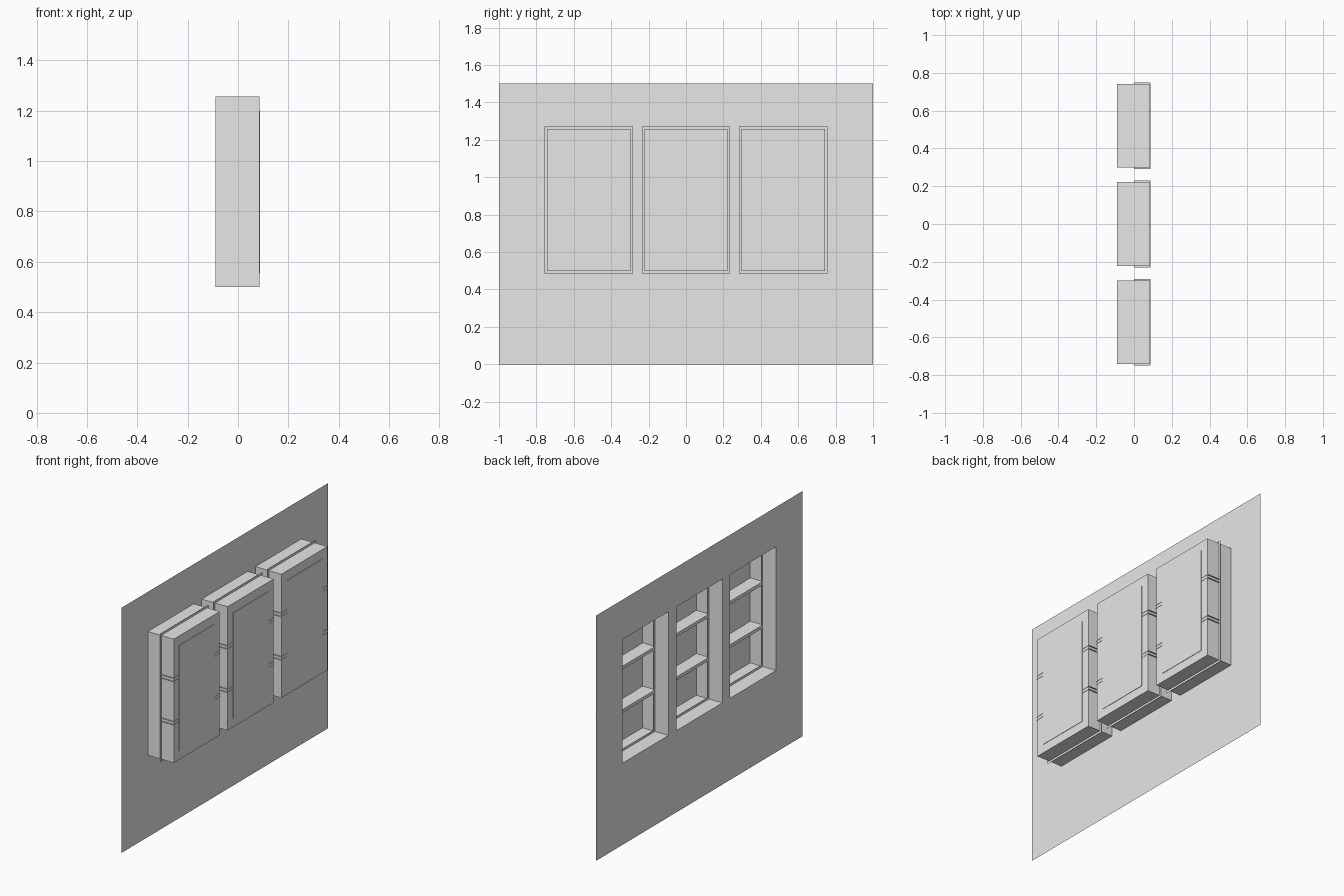
import bpy
import bmesh

if "Cube" in bpy.data.objects:
    bpy.data.objects.remove(bpy.data.objects["Cube"], do_unlink=True)

grey = bpy.data.materials.new("plain grey")
grey.use_nodes = True
grey.diffuse_color = (0.8, 0.8, 0.8, 1)
grey.node_tree.nodes["Principled BSDF"].inputs["Base Color"].default_value = grey.diffuse_color

# Shared dimensions
BACK, MIDDLE, FRONT, PANEL = -0.09, 0.0, 0.085, 0.0875
HALF_W, LOW, HIGH = 0.222, 0.5, 1.257
NICHES = {"left": -0.52, "middle": 0.0, "right": 0.52}


def finish(name, bm):
    bmesh.ops.remove_doubles(bm, verts=bm.verts, dist=1e-5)
    mesh = bpy.data.meshes.new(name)
    bm.to_mesh(mesh)
    bm.free()
    mesh.materials.append(grey)
    obj = bpy.data.objects.new(name, mesh)
    bpy.context.collection.objects.link(obj)


def quad(bm, *points):
    bm.faces.new([bm.verts.new(p) for p in points])


def sheet(name, x, ys, zs, is_hole):
    """Upright sheet facing +x, split at ys and zs, with open cells."""
    bm = bmesh.new()
    for y0, y1 in zip(ys, ys[1:]):
        for z0, z1 in zip(zs, zs[1:]):
            if not is_hole((y0 + y1) / 2, (z0 + z1) / 2):
                quad(bm, (x, y0, z0), (x, y1, z0), (x, y1, z1), (x, y0, z1))
    finish(name, bm)


def box(name, x0, x1, y0, y1, z0, z1, open_sides=()):
    """Box whose faces pointing along the listed directions are left out."""
    bm = bmesh.new()
    bmesh.ops.create_cube(bm, size=1)
    for v in bm.verts:
        v.co = [a + (b - a) * (c + 0.5)
                for a, b, c in zip((x0, y0, z0), (x1, y1, z1), v.co)]
    bm.normal_update()
    drop = [f for f in bm.faces
            if tuple(round(c) for c in f.normal) in open_sides]
    bmesh.ops.delete(bm, geom=drop, context="FACES")
    finish(name, bm)


def inside_niche(y, z):
    return LOW < z < HIGH and any(abs(y - c) < HALF_W for c in NICHES.values())


# Thin wall with three openings
wall_ys = [-1] + [c + s * HALF_W for c in NICHES.values() for s in (-1, 1)] + [1]
sheet("wall", BACK, wall_ys, [0, LOW, HIGH, 1.5], inside_niche)

for side, c in NICHES.items():
    # Recessed case, open at the wall
    box(side + "_case", BACK, FRONT, c - HALF_W, c + HALF_W, LOW, HIGH, [(-1, 0, 0)])

    # Thin frame crossing the case halfway along its depth
    lip = 0.014
    frame_ys = [c - HALF_W - lip, c - HALF_W + lip, c + HALF_W - lip, c + HALF_W + lip]
    frame_zs = [LOW - lip, LOW + lip, HIGH - lip, HIGH + lip]
    sheet(side + "_frame", MIDDLE, frame_ys, frame_zs,
          lambda y, z: abs(y - c) < HALF_W - lip and LOW + lip < z < HIGH - lip)

    # Raised closing panel
    box(side + "_panel", FRONT - 0.0025, PANEL, c - 0.17, c + 0.17, 0.553, 1.2)

    # Shelves with open ends, slightly wider than the case
    for level, z in (("lower", 0.745), ("upper", 1.01)):
        box(f"{side}_{level}_shelf", MIDDLE, PANEL - 0.0005,
            c - HALF_W - 0.008, c + HALF_W + 0.008, z - 0.01, z + 0.01,
            [(1, 0, 0), (0, 1, 0), (0, -1, 0)])
